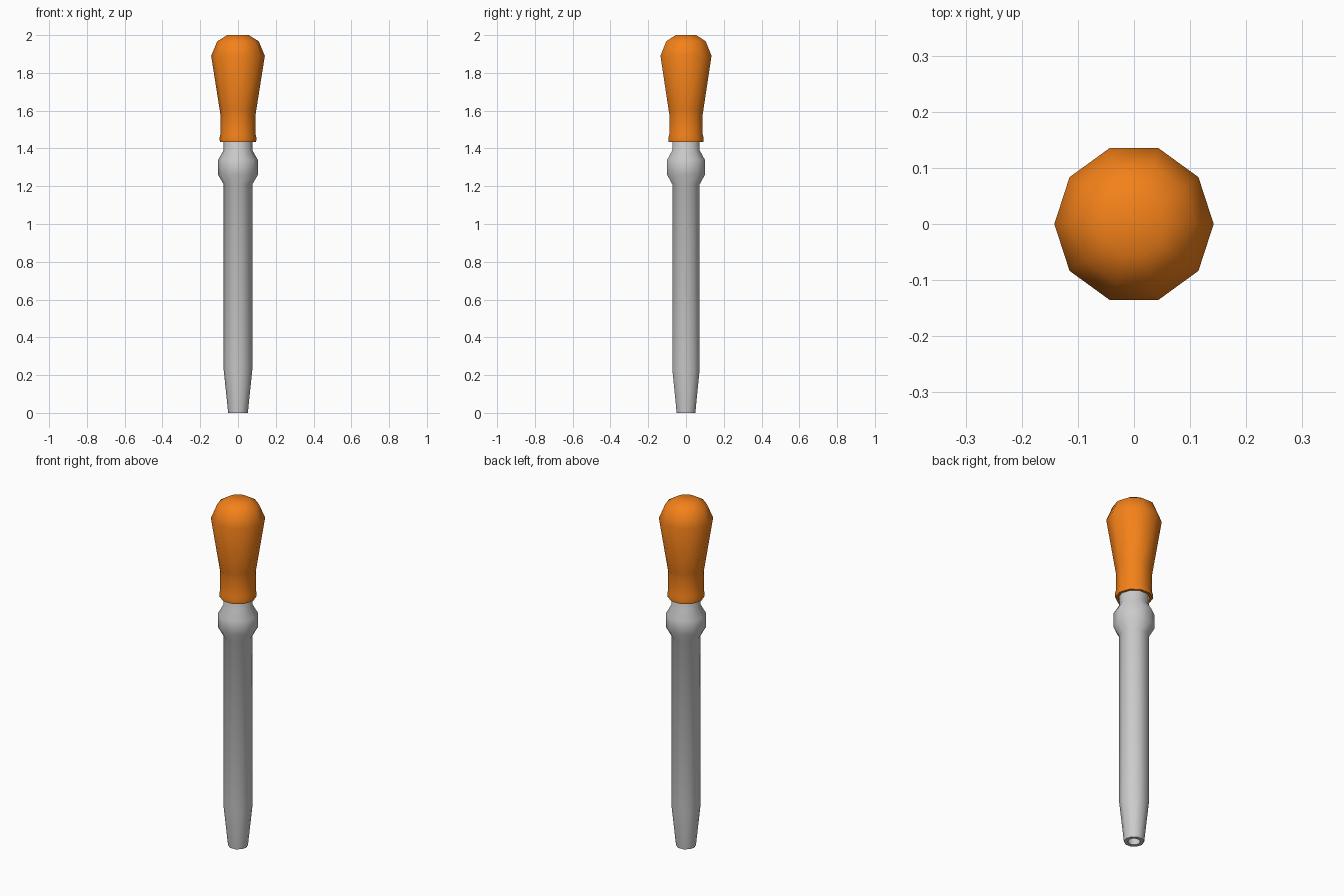
import bpy, bmesh, math

if "Cube" in bpy.data.objects:
    bpy.data.objects.remove(bpy.data.objects["Cube"])

SIDES = 10

def lathe(name, profile, closed=False, color=None):
    """Spin (radius, z) points round z; radius 0 makes a pole."""
    bm = bmesh.new()
    rings = []
    for r, z in profile:
        if r == 0:
            rings.append([bm.verts.new((0, 0, z))] * SIDES)
        else:
            rings.append([bm.verts.new((r * math.cos(2 * math.pi * i / SIDES),
                                        r * math.sin(2 * math.pi * i / SIDES), z))
                          for i in range(SIDES)])
    pairs = list(zip(rings, rings[1:]))
    if closed:
        pairs.append((rings[-1], rings[0]))
    for a, b in pairs:
        for i in range(SIDES):
            j = (i + 1) % SIDES
            bm.faces.new(list(dict.fromkeys((a[i], a[j], b[j], b[i]))))
    bmesh.ops.recalc_face_normals(bm, faces=bm.faces)
    mesh = bpy.data.meshes.new(name)
    bm.to_mesh(mesh)
    bm.free()
    obj = bpy.data.objects.new(name, mesh)
    bpy.context.collection.objects.link(obj)
    if color:
        mat = bpy.data.materials.new(name + "_material")
        mat.diffuse_color = color
        mat.use_nodes = True
        mat.node_tree.nodes["Principled BSDF"].inputs["Base Color"].default_value = mat.diffuse_color
        mesh.materials.append(mat)
    bpy.ops.object.select_all(action='DESELECT')
    obj.select_set(True)
    bpy.context.view_layer.objects.active = obj
    bpy.ops.object.shade_smooth_by_angle(angle=math.radians(50))
    return obj

# Hollow tube with tapered tip and a swollen collar
outer = [(0.052, 0), (0.076, 0.23), (0.076, 1.21), (0.105, 1.26),
         (0.105, 1.34), (0.076, 1.39), (0.076, 1.50)]
inner = [(r - 0.02, z) for r, z in reversed(outer)]
lathe("glass_tube", outer + inner, closed=True)

# Rubber squeeze bulb with a narrow gripped neck
lathe("rubber_bulb",
      [(0.074, 1.50), (0.082, 1.435), (0.096, 1.435), (0.098, 1.455),
       (0.093, 1.475), (0.093, 1.58), (0.097, 1.605), (0.142, 1.89),
       (0.110, 1.967), (0.057, 2.0), (0, 2.0)],
      color=(0.9, 0.22, 0.01, 1))
